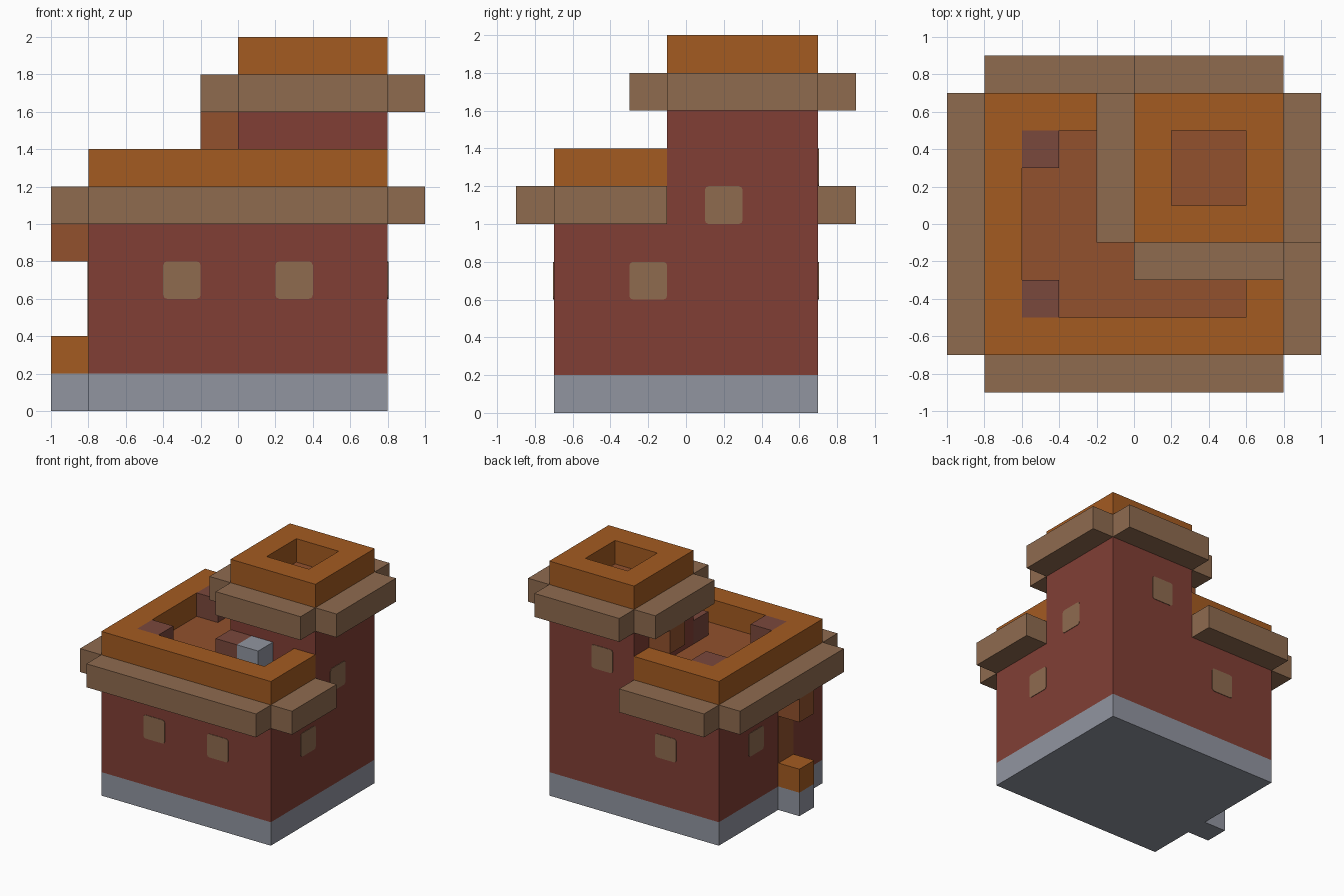
import bpy, bmesh
from mathutils import Vector

if "Cube" in bpy.data.objects:
    bpy.data.objects.remove(bpy.data.objects["Cube"], do_unlink=True)


def material(name, rgb):
    lin = [((c / 255 + 0.055) / 1.055) ** 2.4 for c in rgb] + [1.0]
    m = bpy.data.materials.new(name)
    m.use_nodes = True
    m.diffuse_color = lin
    bsdf = m.node_tree.nodes["Principled BSDF"]
    bsdf.inputs["Base Color"].default_value = lin
    bsdf.inputs["Roughness"].default_value = 0.9
    return m


STONE = material("grey stone", (145, 149, 160))
BRICK = material("red brick", (129, 63, 53))
TRIM = material("tan trim", (143, 107, 79))
ORANGE = material("orange parapet", (164, 91, 33))
WOOD = material("brown wood", (146, 81, 45))
CRATE = material("dull purple brown", (122, 72, 60))


def box(name, mat, x, y, z, round_axis=None):
    """Box between (min, max) pairs; edges along round_axis may be rounded."""
    lo, hi = Vector((x[0], y[0], z[0])), Vector((x[1], y[1], z[1]))
    centre = (lo + hi) / 2
    bm = bmesh.new()
    bmesh.ops.create_cube(bm, size=1)
    for v in bm.verts:
        v.co = Vector(a * b for a, b in zip(v.co, hi - lo))
    if round_axis is not None:
        edges = [e for e in bm.edges
                 if all(abs(e.verts[0].co[i] - e.verts[1].co[i]) < 1e-5
                        for i in range(3) if i != round_axis)]
        bmesh.ops.bevel(bm, geom=edges, offset=0.02, segments=2,
                        profile=0.5, affect='EDGES')
    mesh = bpy.data.meshes.new(name)
    bm.to_mesh(mesh)
    bm.free()
    mesh.materials.append(mat)
    ob = bpy.data.objects.new(name, mesh)
    ob.location = centre
    bpy.context.collection.objects.link(ob)
    return ob


U = 0.2            # block size
T = 0.004          # plate thickness
X0, X1, Y0, Y1 = -0.8, 0.8, -0.7, 0.7    # main building
TX, TY = 0.0, -0.1                       # inner corner of the tower


def ledge(name, x, y, z, cut=False):
    """Four overhanging bars; with cut, they stop where the tower stands."""
    top = (z, z + U)
    xe = TX if cut else x[1]
    ye = TY if cut else y[1]
    box(name + "_front", TRIM, x, (y[0] - U, y[0]), top)
    box(name + "_back", TRIM, (x[0], xe), (y[1], y[1] + U), top)
    box(name + "_left", TRIM, (x[1], x[1] + U), (y[0], ye), top)
    box(name + "_right", TRIM, (x[0] - U, x[0]), y, top)


def parapet(name, x, y, z, cut=False):
    """Raised rim around a flat roof."""
    top = (z, z + U)
    xe = TX if cut else x[1]
    ye = TY if cut else y[1] - U
    box(name + "_front", ORANGE, x, (y[0], y[0] + U), top)
    box(name + "_back", ORANGE, (x[0], xe), (y[1] - U, y[1]), top)
    box(name + "_left", ORANGE, (x[1] - U, x[1]), (y[0] + U, ye), top)
    box(name + "_right", ORANGE, (x[0], x[0] + U), (y[0] + U, y[1] - U), top)


def roof_floor(name, x, y, z):
    box(name, WOOD, (x[0] + 0.1, x[1] - 0.1), (y[0] + 0.1, y[1] - 0.1),
        (z, z + U))


# Main building
main_x, main_y = (X0, X1), (Y0, Y1)
box("foundation", STONE, main_x, main_y, (0, U))
box("main_walls", BRICK, main_x, main_y, (U, 1.0))
roof_floor("main_roof_floor", main_x, main_y, 1.0)
ledge("main_ledge", main_x, main_y, 1.0, cut=True)
parapet("main_parapet", main_x, main_y, 1.2, cut=True)

# Tower
tower_x, tower_y = (TX, X1), (TY, Y1)
box("tower_walls", BRICK, tower_x, tower_y, (1.0, 1.6))
roof_floor("tower_roof_floor", tower_x, tower_y, 1.6)
ledge("tower_ledge", tower_x, tower_y, 1.6)
parapet("tower_parapet", tower_x, tower_y, 1.8)

# Ground door with step and lintel
door_y = (-0.3, -0.1)
box("door_step_base", STONE, (X0 - U, X0), door_y, (0, U))
box("door_step", ORANGE, (X0 - U, X0), door_y, (U, 2 * U))
box("door_panel", WOOD, (X0 - T, X0), door_y, (2 * U, 4 * U))
box("door_lintel", WOOD, (X0 - U, X0), door_y, (4 * U, 5 * U))

# Roof door into the tower
roof_door_y = (0.3, 0.5)
box("roof_door_panel", WOOD, (TX - T, TX), roof_door_y, (1.2, 1.4))
box("roof_door_lintel", WOOD, (TX - U, TX), roof_door_y, (1.4, 1.6))

# Crates and a stone block on the roof
for name, mat, x, y in (("crate_back", CRATE, -0.6, 0.3),
                        ("crate_front", CRATE, -0.6, -0.5),
                        ("crate_tower", CRATE, 0.0, -0.3),
                        ("stone_block", STONE, 0.2, -0.3)):
    box(name, mat, (x, x + U), (y, y + U), (1.2, 1.4))

# Windows: wall, lower corner along the wall, sill height
for wall, a, z in (("front", -0.4, 0.6), ("front", 0.2, 0.6),
                   ("back", -0.4, 0.6), ("back", 0.2, 1.2),
                   ("left", -0.3, 0.6), ("left", 0.1, 1.0),
                   ("right", 0.1, 0.6)):
    span, rise = (a, a + U), (z, z + U)
    name = "window_" + wall
    if wall == "front":
        box(name, TRIM, span, (Y0 - T, Y0 + T), rise, 1)
    elif wall == "back":
        box(name, TRIM, span, (Y1 - T, Y1 + T), rise, 1)
    elif wall == "left":
        box(name, TRIM, (X1 - T, X1 + T), span, rise, 0)
    else:
        box(name, TRIM, (X0 - T, X0 + T), span, rise, 0)
